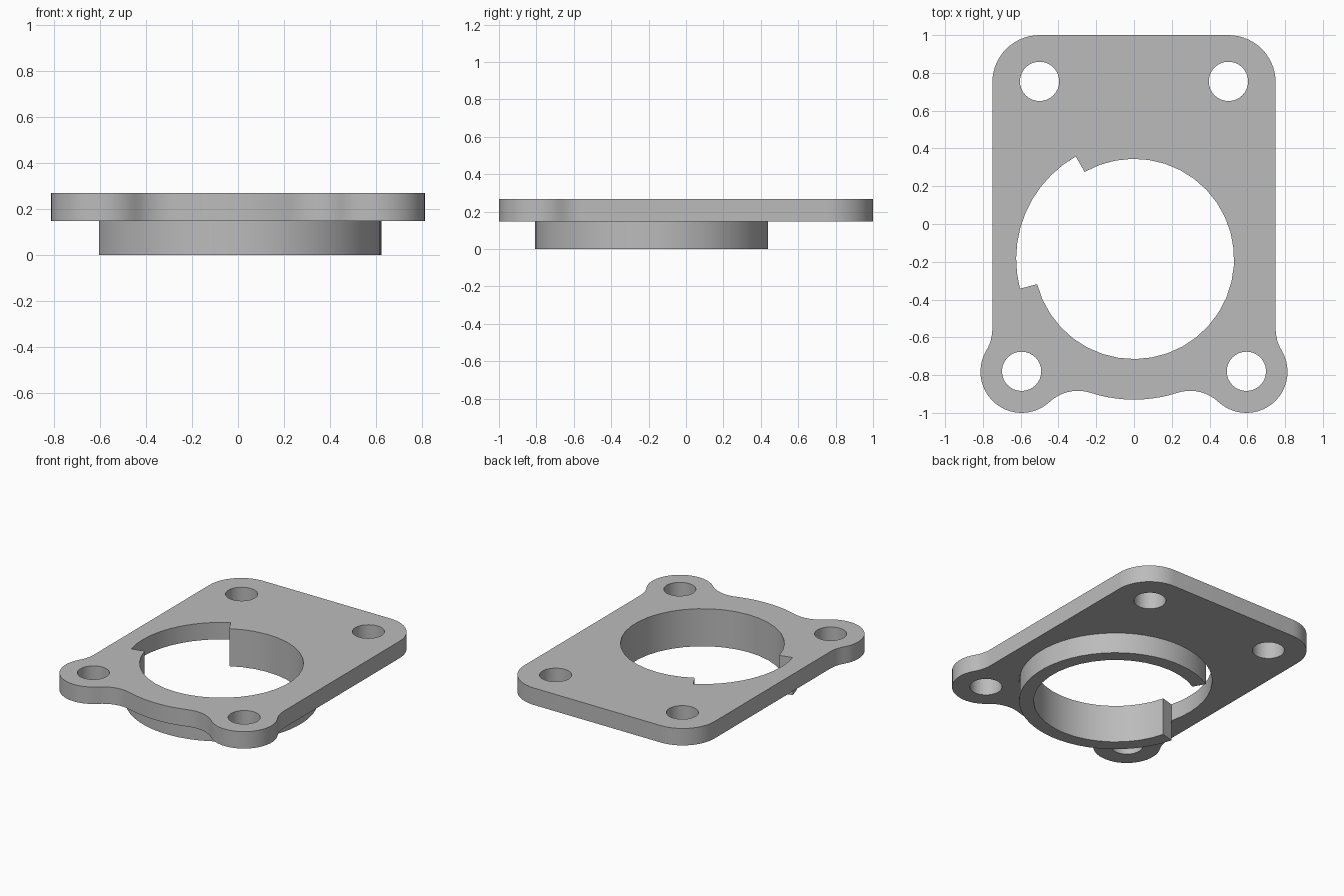
import bpy
import bmesh
from math import radians, degrees, atan2, hypot, cos, sin

cube = bpy.data.objects.get("Cube")
if cube:
    bpy.data.objects.remove(cube, do_unlink=True)

# Single plain finish
grey = bpy.data.materials.new("plain_grey")
grey.use_nodes = True
color = (0.5, 0.5, 0.5, 1)
grey.diffuse_color = color
grey.node_tree.nodes["Principled BSDF"].inputs["Base Color"].default_value = color


def arc(center, r, start, end, steps):
    """Points along an arc, angles in degrees."""
    angles = [radians(start + (end - start) * i / steps) for i in range(steps + 1)]
    return [(center[0] + r * cos(a), center[1] + r * sin(a)) for a in angles]


def heading(a, b):
    return degrees(atan2(b[1] - a[1], b[0] - a[0]))


def tangent_center(a, ra, b, rb):
    """Point at distance ra from a and rb from b, on the left of a->b."""
    dx, dy = b[0] - a[0], b[1] - a[1]
    d = hypot(dx, dy)
    t = (ra * ra - rb * rb + d * d) / (2 * d)
    h = (ra * ra - t * t) ** 0.5
    return (a[0] + (t * dx - h * dy) / d, a[1] + (t * dy + h * dx) / d)


def prism(name, loops, z0, z1):
    """Extrude an outline with optional holes between two heights."""
    bm = bmesh.new()
    caps = ([], [])
    for loop in loops:
        low, high = [[bm.verts.new((x, y, z)) for x, y in loop] for z in (z0, z1)]
        for i in range(len(loop)):
            bm.faces.new((low[i - 1], low[i], high[i], high[i - 1]))
            for cap, ring in zip(caps, (low, high)):
                cap.append(bm.edges.get((ring[i - 1], ring[i])))
    for cap in caps:
        bmesh.ops.triangle_fill(bm, edges=cap, use_beauty=True, normal=(0, 0, 1))
    bmesh.ops.recalc_face_normals(bm, faces=bm.faces[:])
    mesh = bpy.data.meshes.new(name)
    bm.to_mesh(mesh)
    bm.free()
    mesh.materials.append(grey)
    obj = bpy.data.objects.new(name, mesh)
    bpy.context.collection.objects.link(obj)
    bpy.ops.object.select_all(action="DESELECT")
    obj.select_set(True)
    bpy.context.view_layer.objects.active = obj
    bpy.ops.object.shade_smooth_by_angle(angle=radians(30))
    return obj


# Main dimensions
BASE, STEP, TOP = 0, 0.147, 0.268
bore, bore_r, collar_r, belly_r = (0, -0.185), 0.53, 0.624, 0.745
ear, ear_r, fillet_r, half_width = (0.595, -0.782), 0.218, 0.22, 0.75
gap_start, gap_end = 119.6, 194.6

# Concave fillets blending the ear into the side and the curved front edge
side_x = half_width + fillet_r
reach = ear_r + fillet_r
side = (side_x, ear[1] + (reach ** 2 - (side_x - ear[0]) ** 2) ** 0.5)
front = tangent_center(ear, reach, bore, belly_r + fillet_r)

# Right half of the plate outline, from the back corner round to the front centre
half = arc((0.5, 0.75), 0.25, 90, 0, 14)
half += arc(side, fillet_r, 180, 360 + heading(side, ear), 6)
half += arc(ear, ear_r, heading(ear, side), heading(ear, front), 22)[1:]
half += arc(front, fillet_r, heading(front, ear), heading(front, bore), 9)[1:]
half += arc(bore, belly_r, heading(bore, front), -90, 5)[1:]
outline = half + [(-x, y) for x, y in reversed(half[:-1])]

# Bore with a wider notch on one side, and four bolt holes
inner = arc(bore, bore_r, gap_end, gap_start + 360, 30)
bore_loop = inner + arc(bore, collar_r, gap_start, gap_end, 10)
bolts = [arc((s * x, y), 0.104, 0, 348.75, 31)
         for x, y in ((0.5, 0.755), (0.595, -0.78)) for s in (-1, 1)]
prism("flange_plate", [outline, bore_loop] + bolts, STEP, TOP)

# Open collar under the plate
collar = inner + arc(bore, collar_r, gap_start + 360, gap_end, 44)
prism("split_collar", [collar], BASE, STEP)
